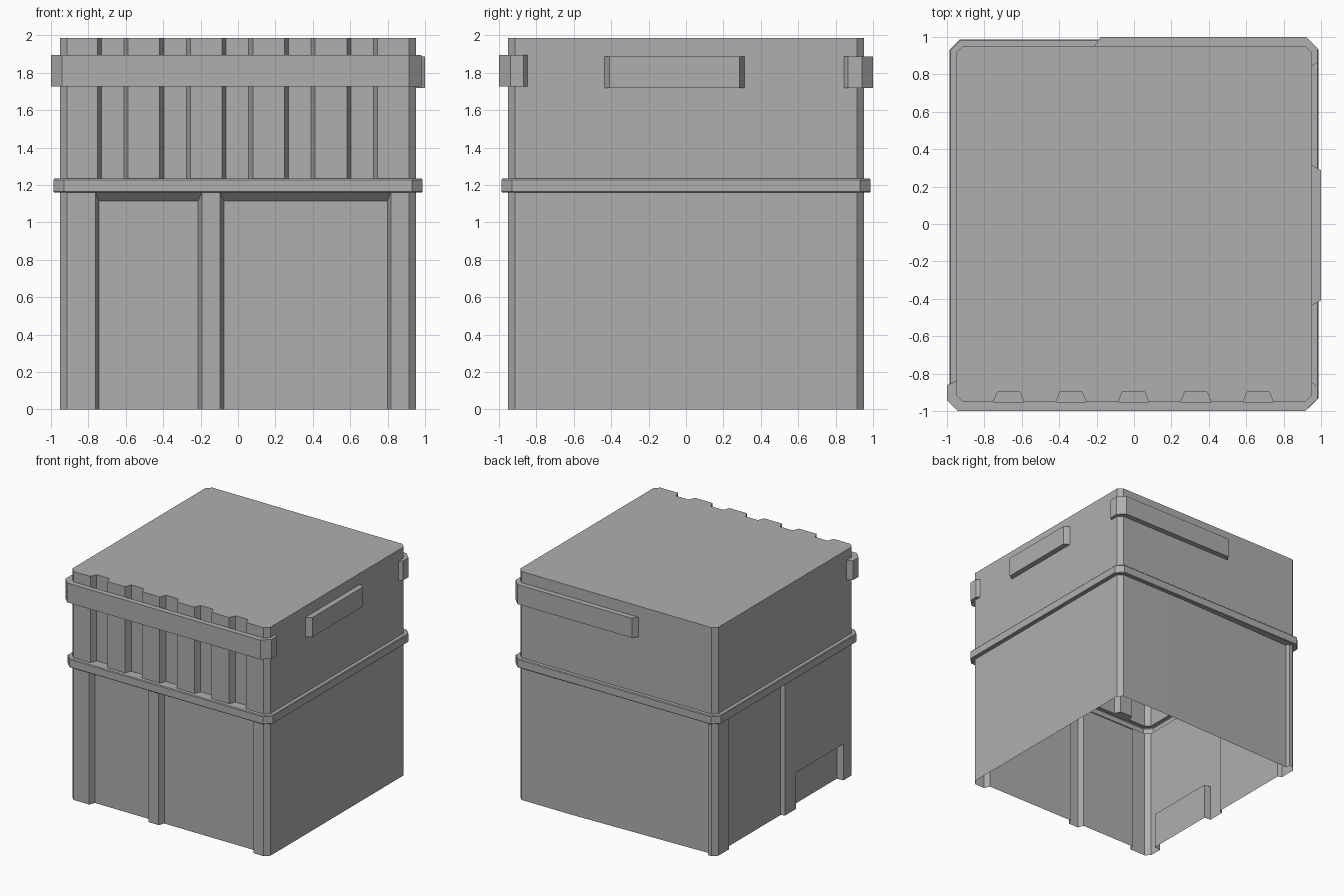
import bpy, bmesh

if "Cube" in bpy.data.objects:
    bpy.data.objects.remove(bpy.data.objects["Cube"])

H, C = 0.953, 0.914        # wall distance from centre, start of corner chamfer

grey = bpy.data.materials.new("dark_grey")
grey.diffuse_color = (0.43, 0.43, 0.43, 1)
grey.use_nodes = True
grey.node_tree.nodes["Principled BSDF"].inputs["Base Color"].default_value = grey.diffuse_color


def outline(walls, h=H, c=C):
    """Plan outline from four walls of (along, inward) points, front wall first, counter-clockwise."""
    pts = []
    for k in range(4):
        for t, d in [(-c, 0)] + walls[k] + [(c, 0)]:
            x, y = t, d - h
            for _ in range(k):
                x, y = -y, x
            pts.append((x, y))
    return pts


def recess(a, b, d, slant=0.4):
    s = slant * d
    return [(a, 0), (a + s, d), (b - s, d), (b, 0)]


def loft(name, rings, cap_top=False, cap_bottom=False):
    """Skin a stack of (outline, z) rings that share a point count."""
    bm = bmesh.new()
    loops = [[bm.verts.new((x, y, z)) for x, y in pts] for pts, z in rings]
    n = len(loops[0])
    for lo, hi in zip(loops, loops[1:]):
        for i in range(n):
            j = (i + 1) % n
            bm.faces.new((lo[i], lo[j], hi[j], hi[i]))
    if cap_top:
        bm.faces.new(loops[-1])
    if cap_bottom:
        bm.faces.new(loops[0][::-1])
    bmesh.ops.remove_doubles(bm, verts=bm.verts[:], dist=0.0005)
    bmesh.ops.dissolve_degenerate(bm, edges=bm.edges[:], dist=0.0005)
    me = bpy.data.meshes.new(name)
    bm.to_mesh(me)
    bm.free()
    me.materials.append(grey)
    ob = bpy.data.objects.new(name, me)
    bpy.context.collection.objects.link(ob)
    return ob


def prism(name, pts, z0, z1):
    return loft(name, [(pts, z0), (pts, z1)], True, True)


# lower walls: recessed panels on front, back and left, low niche on the left
def lower(front_d, side_d, niche):
    front = recess(-0.763, -0.193, front_d) + recess(-0.095, 0.818, front_d)
    back = [(-0.43, 0), (0.87, side_d), (0.88, 0)]
    left = recess(-0.77, 0, side_d) + recess(0.15, 0.80, niche, 0.1)
    return outline([front, [], back, left])


loft("lower_walls", [(lower(0.05, 0.035, 0.06), 0), (lower(0.05, 0.035, 0.06), 0.315),
                     (lower(0.05, 0.035, 0), 0.315), (lower(0.05, 0.035, 0), 1.115),
                     (lower(0, 0.035, 0), 1.163), (lower(0, 0, 0), 1.163)])

# ledge band around the middle
plain = [[], [], [], []]
loft("ledge", [(outline(plain, H + o, C + o * 0.5), z) for o, z in
               [(0, 1.16), (0.029, 1.16), (0.034, 1.165), (0.034, 1.228), (0.029, 1.235), (0, 1.235)]])


# upper walls and roof with five tapered grooves in the front
def upper(d):
    front = []
    for i in range(5):
        x = -0.67 + i * 0.3335
        front += recess(x - 0.082, x + 0.082, d)
    return outline([front, [], [], []])


loft("upper_body", [(upper(0), 1.235), (upper(0.055), 1.235), (upper(0.055), 1.985)], cap_top=True)

# straps and side bar
prism("front_strap", [(-H, -0.84), (-1, -0.862), (-1, -0.942), (-0.942, -1), (0.915, -1),
                      (0.98, -0.937), (0.98, -0.868), (H, -0.848), (H, -C), (C, -H),
                      (-C, -H), (-H, -C)], 1.727, 1.895)
prism("back_strap", [(H, 0.845), (0.98, 0.865), (0.98, 0.94), (0.92, 1), (-0.18, 1),
                     (-0.21, H), (C, H), (H, C)], 1.718, 1.888)
prism("side_bar", [(H, -0.435), (1, -0.408), (1, 0.287), (H, 0.313)], 1.718, 1.888)
